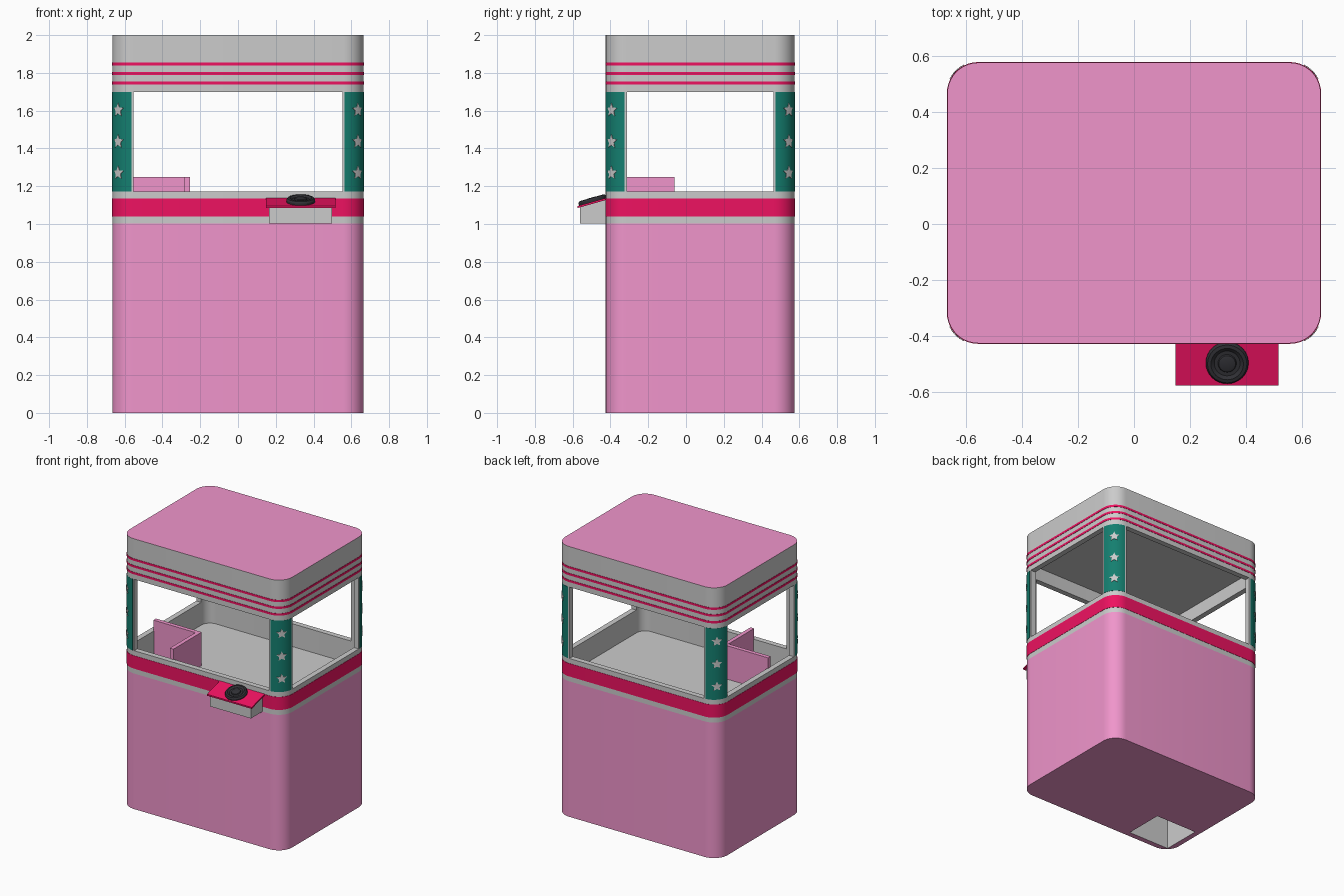
import bpy, bmesh, math
from mathutils import Vector, Matrix

if "Cube" in bpy.data.objects:
    bpy.data.objects.remove(bpy.data.objects["Cube"])

HX, HY, CY, R = 0.665, 0.5, 0.075, 0.11   # footprint half sizes, centre y, corner radius
WALL = 0.04


def material(name, rgb):
    m = bpy.data.materials.new(name)
    m.diffuse_color = (*rgb, 1)
    m.use_nodes = True
    m.node_tree.nodes["Principled BSDF"].inputs["Base Color"].default_value = m.diffuse_color
    return m


PINK = material("pink", (0.87, 0.30, 0.60))
CRIMSON = material("crimson", (0.86, 0.006, 0.12))
TEAL = material("teal", (0.007, 0.21, 0.16))
BLACK = material("black", (0.03, 0.03, 0.036))


def finish(name, bm, mats=(), smooth=True):
    bmesh.ops.recalc_face_normals(bm, faces=bm.faces)
    me = bpy.data.meshes.new(name)
    bm.to_mesh(me)
    bm.free()
    ob = bpy.data.objects.new(name, me)
    bpy.context.collection.objects.link(ob)
    for m in mats:
        me.materials.append(m)
    bpy.ops.object.select_all(action='DESELECT')
    ob.select_set(True)
    bpy.context.view_layer.objects.active = ob
    if smooth:
        bpy.ops.object.shade_smooth_by_angle(angle=math.radians(30))
    return ob


def footprint(inset, seg=10):
    pts = []
    for k, (sx, sy) in enumerate([(1, 1), (-1, 1), (-1, -1), (1, -1)]):
        for i in range(seg + 1):
            a = math.pi / 2 * (k + i / seg)
            pts.append((sx * (HX - R) + (R - inset) * math.cos(a),
                        CY + sy * (HY - R) + (R - inset) * math.sin(a)))
    return pts


def loft(name, rows, mats=(), closed=False):
    """Rounded-rectangle rows of (z, inset), either capped or closed into a ring."""
    bm = bmesh.new()
    loops = [[bm.verts.new((x, y, z)) for x, y in footprint(t)] for z, t in rows]
    n = len(loops[0])
    pairs = list(zip(loops, loops[1:] + loops[:1])) if closed else list(zip(loops, loops[1:]))
    for a, b in pairs:
        for i in range(n):
            j = (i + 1) % n
            bm.faces.new((a[i], a[j], b[j], b[i]))
    if not closed:
        bm.faces.new(loops[0])
        bm.faces.new(loops[-1])
    return finish(name, bm, mats)


def prism(name, pts, vec, mats=(), smooth=True):
    bm = bmesh.new()
    f = bm.faces.new([bm.verts.new(p) for p in pts])
    new = bmesh.ops.extrude_face_region(bm, geom=[f])["geom"]
    bmesh.ops.translate(bm, vec=vec, verts=[v for v in new if isinstance(v, bmesh.types.BMVert)])
    return finish(name, bm, mats, smooth)


def box(name, lo, hi, mats=()):
    x0, y0, z0 = lo
    x1, y1, z1 = hi
    return prism(name, [(x0, y0, z0), (x1, y0, z0), (x1, y1, z0), (x0, y1, z0)],
                 (0, 0, z1 - z0), mats, False)


# Lower cabinet with the prize shaft cut through it
cabinet = loft("lower_cabinet", [(0, 0), (1.003, 0)], (PINK, None))
cutter = box("shaft_cutter", (-0.625, -0.385, -0.1), (-0.285, -0.09, 1.2))
cutter.hide_render = True
mod = cabinet.modifiers.new("shaft", 'BOOLEAN')
mod.object, mod.operation, mod.solver = cutter, 'DIFFERENCE', 'EXACT'
bpy.context.view_layer.objects.active = cabinet
bpy.ops.object.modifier_apply(modifier=mod.name)
bpy.data.objects.remove(cutter)
for p in cabinet.data.polygons:      # grey floor and shaft walls, pink outside
    c = p.center
    in_shaft = -0.63 < c.x < -0.28 and -0.39 < c.y < -0.08 and abs(p.normal.z) < 0.5
    p.material_index = 1 if in_shaft or p.normal.z > 0.5 else 0

# Prize chute guard walls
box("chute_back_wall", (-0.63, -0.09, 1.0), (-0.255, -0.06, 1.25), (PINK,))
box("chute_side_wall", (-0.285, -0.39, 1.0), (-0.255, -0.09, 1.25), (PINK,))

# Sill, header and coloured bands
loft("window_sill", [(1.003, 0), (1.172, 0), (1.172, WALL), (1.003, WALL)], closed=True)
header = loft("roof_header", [(1.80, WALL), (1.70, WALL), (1.70, 0), (2.0, 0)], (None, PINK))
for p in header.data.polygons:
    p.material_index = int(p.center.z > 1.99)


def band(name, z0, z1):
    loft(name, [(z0, -0.002), (z1, -0.002), (z1, 0.004), (z0, 0.004)], (CRIMSON,), True)


band("sill_band", 1.04, 1.136)
for i, z in enumerate((1.746, 1.796, 1.846)):
    band(f"header_stripe_{i + 1}", z - 0.008, z + 0.008)


# Corner posts: grey frame, teal cover and three stars each
def corner_arc(sx, sy, r, a0, a1, z, seg=10, ext=0.0):
    cx, cy = HX - R, HY - R
    pts = []
    for i in range(seg + 1):
        a = math.radians(a0 + (a1 - a0) * i / seg)
        pts.append((cx + r * math.cos(a), cy + r * math.sin(a)))
    if ext:
        pts = [(pts[0][0], pts[0][1] - ext)] + pts + [(pts[-1][0] - ext, pts[-1][1])]
    return [(sx * x, CY + sy * y, z) for x, y in pts]


def star(name, sx, sy, zc, size=0.037):
    bm = bmesh.new()

    def vert(u, v, r):
        a = math.pi / 4 + u / R
        return bm.verts.new((sx * (HX - R + r * math.cos(a)),
                             CY + sy * (HY - R + r * math.sin(a)), zc + v))
    rim = []
    for i in range(10):
        r = size if i % 2 == 0 else size * 0.48
        a = math.pi / 2 + i * math.pi / 5
        rim.append((r * math.cos(a), r * math.sin(a)))
    front = [vert(u, v, R + 0.005) for u, v in rim]
    back = [vert(u, v, R - 0.003) for u, v in rim]
    mid = vert(0, 0, R + 0.005)
    for i in range(10):
        j = (i + 1) % 10
        bm.faces.new((mid, front[i], front[j]))
        bm.faces.new((front[i], back[i], back[j], front[j]))
    bm.faces.new(back)
    finish(name, bm)


for sx, sy, tag in [(-1, -1, "front_left"), (1, -1, "front_right"),
                    (-1, 1, "back_left"), (1, 1, "back_right")]:
    outline = (corner_arc(sx, sy, R, 0, 90, 1.17, ext=0.003)
               + corner_arc(sx, sy, R - WALL, 0, 90, 1.17, ext=0.003)[::-1])
    prism(f"{tag}_post", outline, (0, 0, 0.532))
    cover = (corner_arc(sx, sy, R + 0.0015, 5, 85, 1.172)
             + corner_arc(sx, sy, R - 0.004, 5, 85, 1.172)[::-1])
    prism(f"{tag}_post_cover", cover, (0, 0, 0.528), (TEAL,))
    for i, z in enumerate((1.27, 1.436, 1.603)):
        star(f"{tag}_star_{i + 1}", sx, sy, z)

# Control shelf: grey box, sloped crimson top
prism("control_box", [(0.163, -0.56, 1.003), (0.163, -0.42, 1.003),
                      (0.163, -0.42, 1.13), (0.163, -0.56, 1.088)], (0.335, 0, 0), (), False)
prism("control_top", [(0.148, -0.575, 1.084), (0.148, -0.42, 1.128),
                      (0.148, -0.42, 1.139), (0.148, -0.575, 1.095)], (0.367, 0, 0), (CRIMSON,), False)

# Round control knob, a lathed profile tilted with the shelf
bm = bmesh.new()
profile = [(0, 0), (0.076, 0), (0.076, 0.012), (0.07, 0.021), (0.058, 0.023), (0.046, 0.014),
           (0.033, 0.014), (0.03, 0.021), (0.022, 0.024), (0, 0.024)]
vs = [bm.verts.new((r, 0, z)) for r, z in profile]
edges = [bm.edges.new(e) for e in zip(vs, vs[1:])]
bmesh.ops.spin(bm, geom=vs + edges, cent=(0, 0, 0), axis=(0, 0, 1), angle=math.tau, steps=32)
bmesh.ops.remove_doubles(bm, verts=bm.verts, dist=1e-5)
bm.transform(Matrix.Translation(Vector((0.332, -0.493, 1.117)))
             @ Matrix.Rotation(math.atan(0.284), 4, 'X'))
finish("control_knob", bm, (BLACK,))
